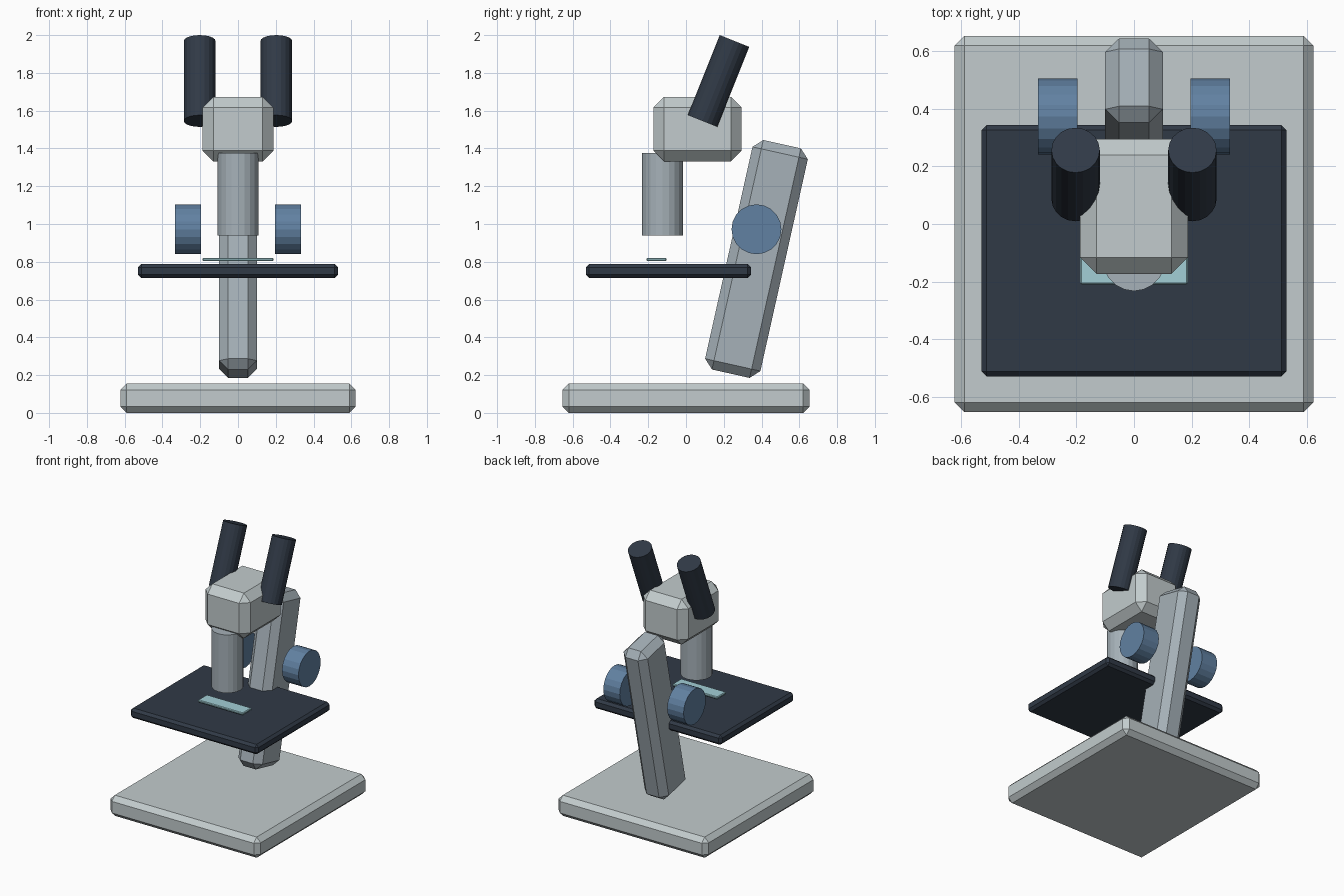
import bpy
from math import pi

if "Cube" in bpy.data.objects:
    bpy.data.objects.remove(bpy.data.objects["Cube"])


def material(name, rgb):
    m = bpy.data.materials.new(name)
    m.diffuse_color = (*rgb, 1)
    m.use_nodes = True
    m.node_tree.nodes["Principled BSDF"].inputs["Base Color"].default_value = m.diffuse_color
    return m


SHELL = material("pale_grey", (0.54, 0.60, 0.61))
METAL = material("mid_grey", (0.38, 0.44, 0.48))
DARK = material("dark_slate", (0.03, 0.042, 0.062))
BLUE = material("knob_blue", (0.12, 0.22, 0.36))
GLASS = material("glass", (0.36, 0.62, 0.67))


def finish(ob, name, mat):
    ob.name = name
    ob.data.materials.append(mat)
    return ob


def box(name, loc, size, bevel, mat, tilt=0):
    bpy.ops.mesh.primitive_cube_add(size=1, location=loc, rotation=(tilt, 0, 0))
    ob = finish(bpy.context.object, name, mat)
    # size the mesh itself so the chamfer stays even
    for v in ob.data.vertices:
        v.co = [c * s for c, s in zip(v.co, size)]
    mod = ob.modifiers.new("chamfer", 'BEVEL')
    mod.width = bevel
    mod.segments = 1
    return ob


def cylinder(name, loc, radius, depth, mat, rot=(0, 0, 0)):
    bpy.ops.mesh.primitive_cylinder_add(vertices=20, radius=radius, depth=depth,
                                        location=loc, rotation=rot)
    return finish(bpy.context.object, name, mat)


# Base and leaning arm
box("base", (0, 0, 0.0775), (1.246, 1.308, 0.155), 0.034, SHELL)
box("arm", (0, 0.373, 0.815), (0.2, 0.3, 1.245), 0.048, METAL, tilt=-0.22)

# Stage with the glass slide above it
box("stage", (0, -0.093, 0.752), (1.06, 0.875, 0.074), 0.018, DARK)
box("slide", (0, -0.157, 0.812), (0.374, 0.106, 0.018), 0.005, GLASS)

# Head and objective tube
box("head", (0, 0.061, 1.502), (0.374, 0.468, 0.34), 0.056, SHELL)
cylinder("objective_tube", (0, -0.124, 1.158), 0.109, 0.436, METAL)

# Paired eyepieces and focus knobs
for side, s in (("left", -1), ("right", 1)):
    cylinder(side + "_eyepiece", (s * 0.203, 0.172, 1.757), 0.084, 0.456, DARK,
             (-0.38, 0, 0))
    cylinder(side + "_focus_knob", (s * 0.265, 0.373, 0.972), 0.132, 0.136, BLUE,
             (0, pi / 2, 0))
